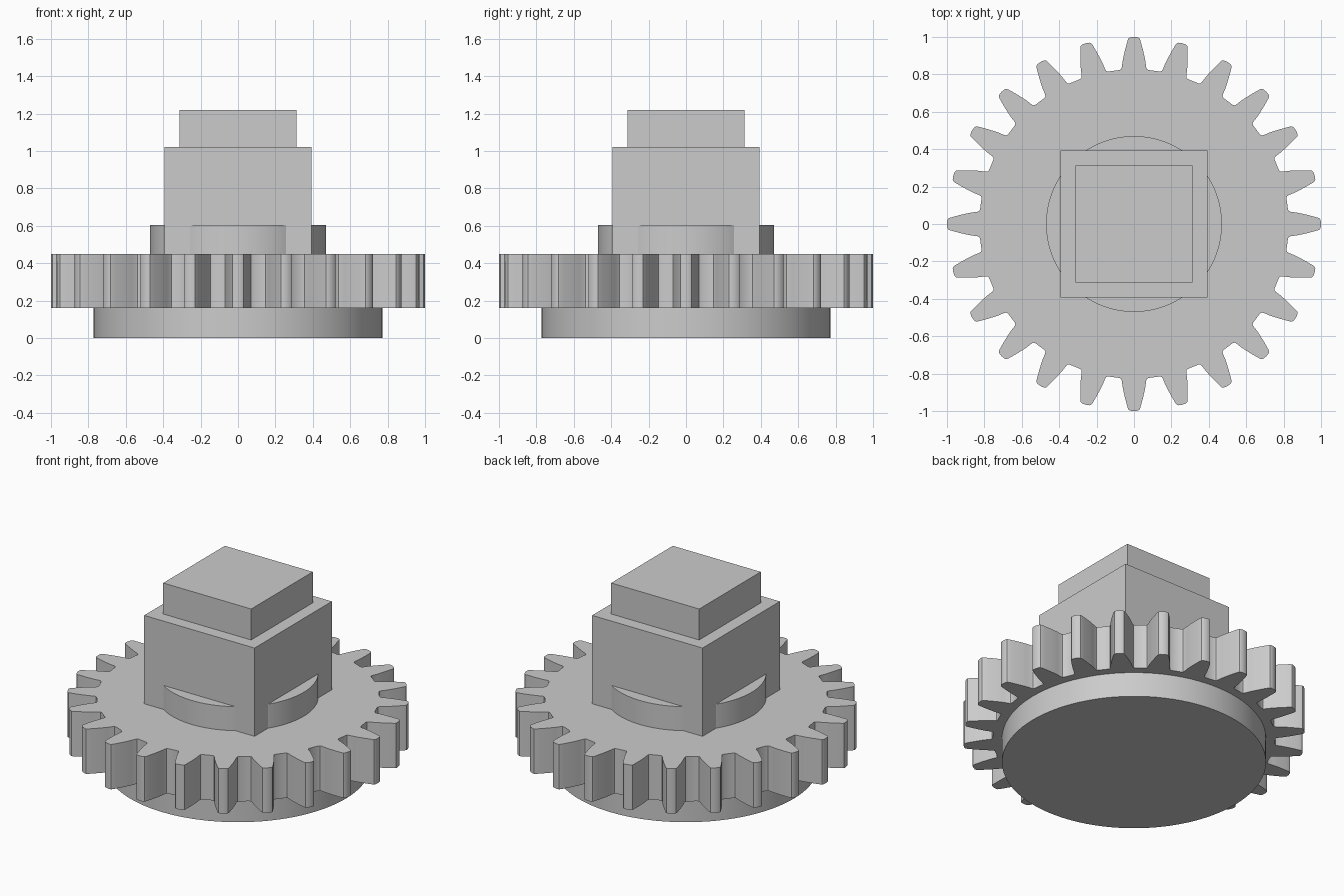
import bpy
import bmesh
from math import cos, sin, pi, radians, hypot, atan2

old = bpy.data.objects.get("Cube")
if old:
    bpy.data.objects.remove(old, do_unlink=True)

# Single plain grey
grey = bpy.data.materials.new("plain_grey")
grey.use_nodes = True
colour = (0.6, 0.6, 0.6, 1)
grey.diffuse_color = colour
grey.node_tree.nodes["Principled BSDF"].inputs["Base Color"].default_value = colour


def prism(name, outline, z0, z1):
    """Extrude a closed 2D outline from z0 to z1."""
    bm = bmesh.new()
    base = bm.faces.new([bm.verts.new((x, y, z0)) for x, y in outline])
    top = bmesh.ops.extrude_face_region(bm, geom=[base], use_keep_orig=True)
    moved = [v for v in top["geom"] if isinstance(v, bmesh.types.BMVert)]
    bmesh.ops.translate(bm, verts=moved, vec=(0, 0, z1 - z0))
    bmesh.ops.recalc_face_normals(bm, faces=bm.faces)
    mesh = bpy.data.meshes.new(name)
    bm.to_mesh(mesh)
    bm.free()
    mesh.materials.append(grey)
    obj = bpy.data.objects.new(name, mesh)
    bpy.context.collection.objects.link(obj)
    bpy.ops.object.select_all(action="DESELECT")
    obj.select_set(True)
    bpy.context.view_layer.objects.active = obj
    bpy.ops.object.shade_smooth_by_angle(angle=radians(30))
    return obj


def circle(radius, sides=96):
    return [(radius * cos(2 * pi * i / sides), radius * sin(2 * pi * i / sides))
            for i in range(sides)]


def square(half):
    return [(-half, -half), (half, -half), (half, half), (-half, half)]


def gear(teeth):
    """Outline of curved teeth with rounded tips and filleted roots."""
    # One flank as (distance from centre, half width), root to tip
    flank = [(0.823, 0.078), (0.828, 0.069), (0.838, 0.065), (0.87, 0.061),
             (0.90, 0.055), (0.93, 0.048), (0.96, 0.040), (0.982, 0.034),
             (0.993, 0.029), (0.998, 0.020)]
    tooth = [(r, -w) for r, w in flank] + [(1.0, 0)] + [(r, w) for r, w in reversed(flank)]
    points = []
    for i in range(teeth):
        turn = 2 * pi * i / teeth
        for x, y in tooth:
            r, a = hypot(x, y), atan2(y, x) + turn
            points.append((r * cos(a), r * sin(a)))
    return points


# Stack from the bottom up, each part sunk slightly into its neighbour
prism("base_disc", circle(0.772), 0, 0.2)
prism("gear_wheel", gear(24), 0.16, 0.45)
prism("hub_collar", circle(0.47), 0.4, 0.605)
prism("square_shaft", square(0.394), 0.4, 1.02)
prism("square_cap", square(0.314), 0.98, 1.22)
